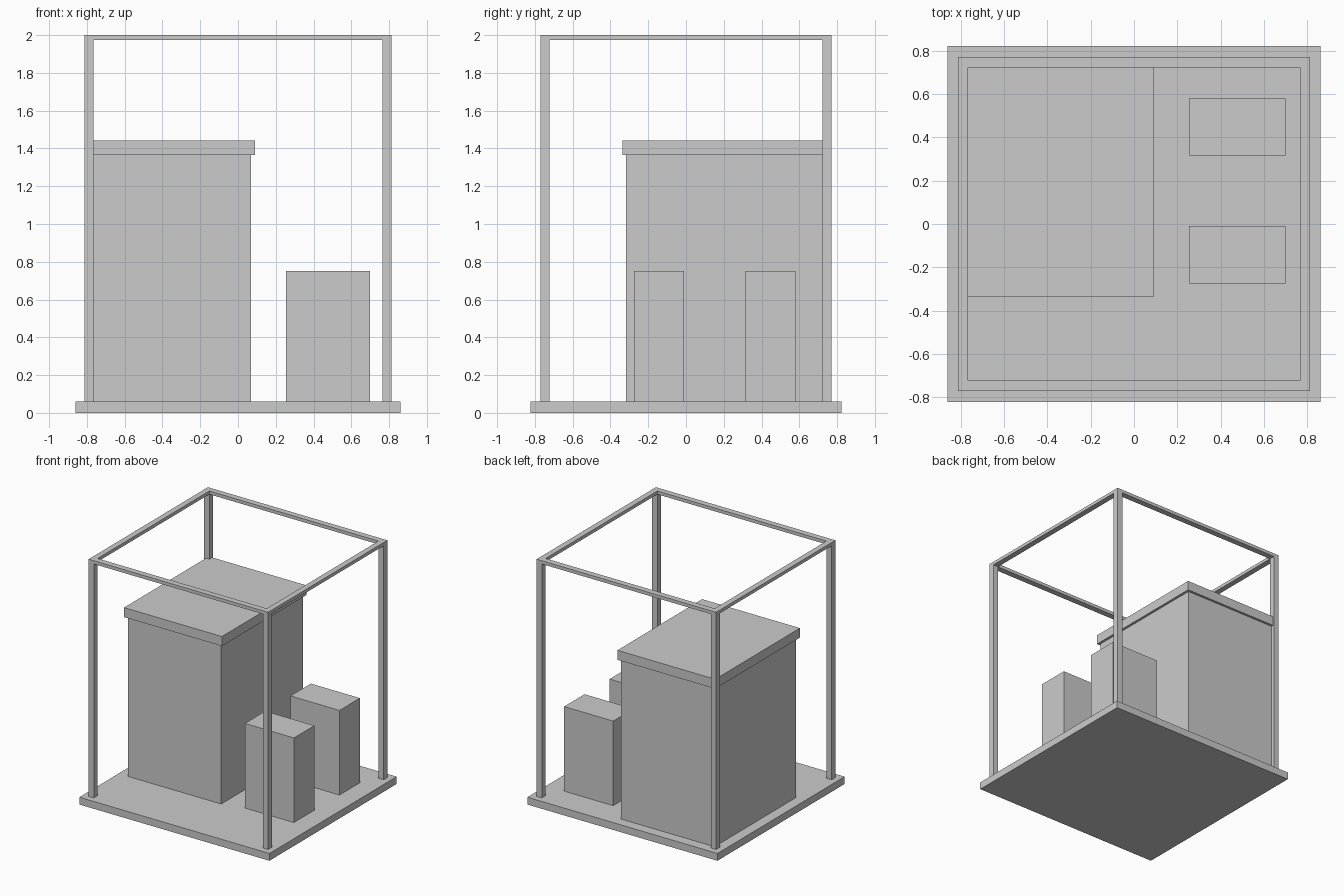
import bpy

if "Cube" in bpy.data.objects:
    bpy.data.objects.remove(bpy.data.objects["Cube"])


def box(name, x0, x1, y0, y1, z0, z1):
    """Axis-aligned box between two corners."""
    bpy.ops.mesh.primitive_cube_add(
        size=1, location=((x0 + x1) / 2, (y0 + y1) / 2, (z0 + z1) / 2))
    ob = bpy.context.object
    ob.name = name
    ob.scale = (x1 - x0, y1 - y0, z1 - z0)
    bpy.ops.object.transform_apply(location=False, rotation=False, scale=True)
    return ob


BASE_TOP = 0.06
OX, OY = 0.812, 0.771      # outer half sizes of the frame
IX, IY = 0.765, 0.722      # inner half sizes of the frame
RAIL_Z = 1.973

# Floor slab
box("base_slab", -0.86, 0.86, -0.822, 0.822, 0, BASE_TOP)

# Corner posts
for sx, side in ((-1, "left"), (1, "right")):
    for sy, end in ((-1, "front"), (1, "back")):
        xs = sorted((sx * IX, sx * OX))
        ys = sorted((sy * IY, sy * OY))
        box(f"post_{end}_{side}", *xs, *ys, BASE_TOP, 2.0)

# Top rails between the posts
for s, end, side in ((-1, "front", "left"), (1, "back", "right")):
    box(f"rail_{end}", -IX, IX, *sorted((s * IY, s * OY)), RAIL_Z, 2.0)
    box(f"rail_{side}", *sorted((s * IX, s * OX)), -IY, IY, RAIL_Z, 2.0)

# Large cabinet with an overhanging lid
cx0, cx1, cy0, cy1, lip = -0.775, 0.07, -0.317, 0.738, 0.02
box("cabinet", cx0, cx1, cy0, cy1, BASE_TOP, 1.365)
box("cabinet_lid", cx0 - lip, cx1 + lip, cy0 - lip, cy1 + lip, 1.365, 1.443)

# Two small units
for name, y in (("front", -0.274), ("back", 0.315)):
    box(f"small_unit_{name}", 0.254, 0.698, y, y + 0.264, BASE_TOP, 0.752)
